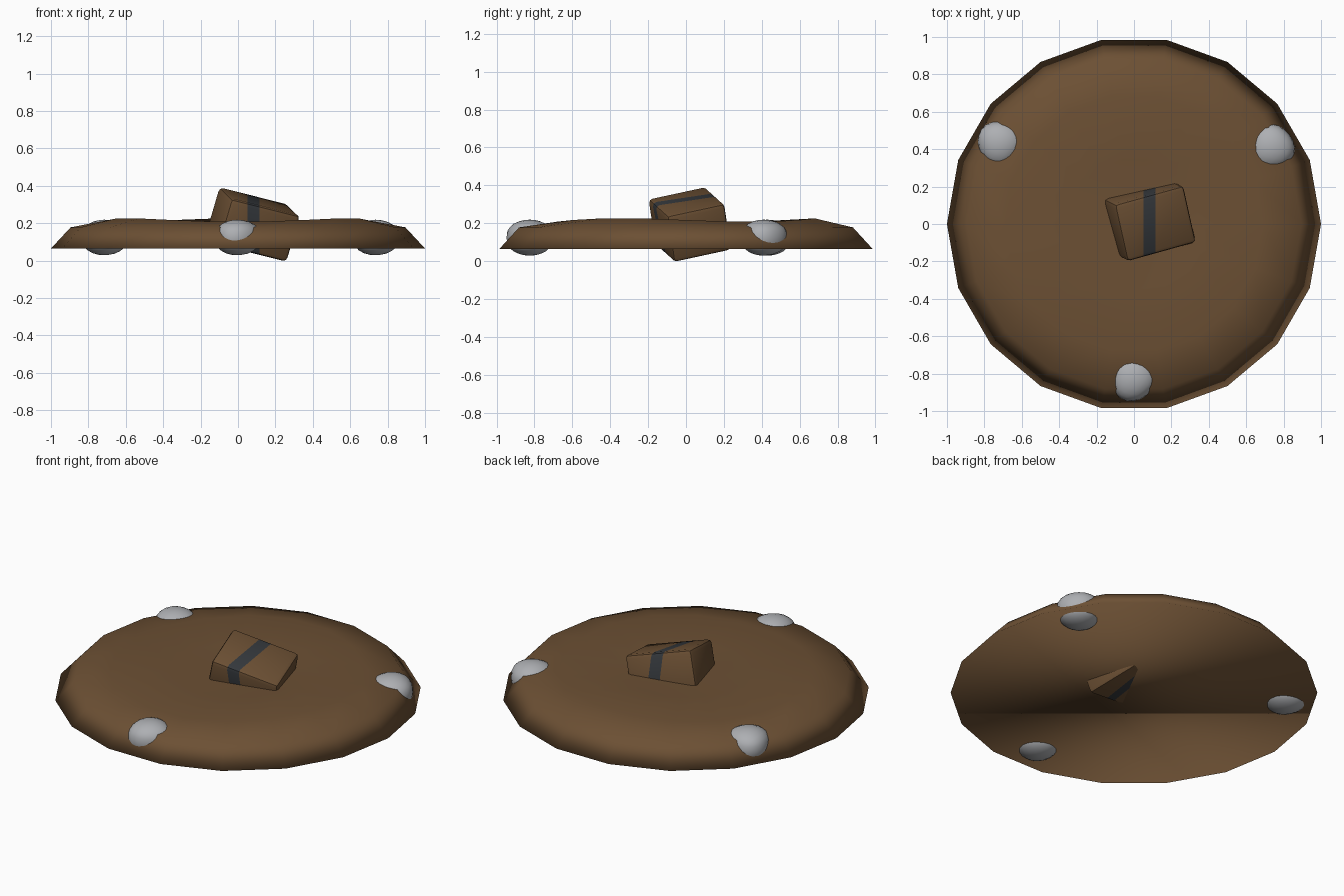
import bpy, bmesh, math, random
from mathutils import Matrix, Vector

random.seed(4)
old = bpy.data.objects.get("Cube")
if old:
    bpy.data.objects.remove(old)


def material(name, rgb):
    m = bpy.data.materials.new(name)
    m.use_nodes = True
    m.diffuse_color = (*rgb, 1)
    bsdf = m.node_tree.nodes["Principled BSDF"]
    bsdf.inputs["Base Color"].default_value = (*rgb, 1)
    bsdf.inputs["Roughness"].default_value = 0.8
    return m


BROWN = material("earth brown", (0.15, 0.08, 0.034))
GREY = material("stone grey", (0.42, 0.43, 0.45))
DARK = material("dark strap", (0.035, 0.04, 0.046))


def finish(bm, name, mats, smooth=True):
    bmesh.ops.recalc_face_normals(bm, faces=bm.faces)
    for f in bm.faces:
        f.smooth = smooth
    mesh = bpy.data.meshes.new(name)
    bm.to_mesh(mesh)
    bm.free()
    for m in mats:
        mesh.materials.append(m)
    ob = bpy.data.objects.new(name, mesh)
    bpy.context.collection.objects.link(ob)
    return ob


# Low mound: rings of eighteen points, slightly lower beside the stones
SIDES = 18
PROFILE = [(1.0, 0.065, 0), (0.895, 0.178, 0), (0.69, 0.217, 0.01), (0.35, 0.205, 0)]
bm = bmesh.new()
rings = []
for r, z, wave in PROFILE:
    ring = []
    for i in range(SIDES):
        a = math.tau * i / SIDES
        ring.append(bm.verts.new((r * math.cos(a), r * math.sin(a),
                                  z - wave * math.sin(3 * a))))
    rings.append(ring)
for low, high in zip(rings, rings[1:]):
    for i in range(SIDES):
        j = (i + 1) % SIDES
        bm.faces.new((low[i], low[j], high[j], high[i]))
peak = bm.verts.new((0, 0, 0.2))
for i in range(SIDES):
    bm.faces.new((rings[-1][i], rings[-1][(i + 1) % SIDES], peak))
bm.faces.new(rings[0][::-1])
finish(bm, "mound", [BROWN])

# Stones around the edge: flattened, slightly lumpy spheres
STONES = {"front_stone": (-0.005, -0.825), "back_right_stone": (-0.715, 0.43),
          "back_left_stone": (0.735, 0.41)}
for name, (x, y) in STONES.items():
    bm = bmesh.new()
    bmesh.ops.create_icosphere(bm, subdivisions=3, radius=1)
    phase = random.uniform(0, math.tau)
    for v in bm.verts:
        a = math.atan2(v.co.y, v.co.x)
        lump = 1 + 0.04 * math.sin(3 * a + phase) * math.hypot(v.co.x, v.co.y)
        z = math.copysign(abs(v.co.z) ** 0.8, v.co.z)
        v.co = (x + 0.122 * lump * v.co.x, y + 0.122 * lump * v.co.y, 0.124 + 0.095 * z)
    finish(bm, name, [GREY])

# Half-buried tilted crate with chamfered edges
u = Vector((0.935, 0.26, -0.235)).normalized()
n = u.cross(Vector((-0.23, 0.95, 0.21))).normalized()
v_axis = n.cross(u)
pose = Matrix((u, v_axis, n)).transposed().to_4x4()
pose.translation = (0.08, 0.02, 0.2)
bm = bmesh.new()
bmesh.ops.create_cube(bm, size=1)
bmesh.ops.scale(bm, vec=(0.395, 0.32, 0.26), verts=bm.verts)
bmesh.ops.bevel(bm, geom=bm.edges[:], offset=0.022, segments=2, profile=0.5,
                affect='EDGES')
bmesh.ops.transform(bm, matrix=pose, verts=bm.verts)

# Strap: an upright band cut into the crate surface
STRAP = (0.05, 0.115)
for x in STRAP:
    bmesh.ops.bisect_plane(bm, geom=bm.verts[:] + bm.edges[:] + bm.faces[:],
                           plane_co=(x, 0, 0), plane_no=(1, 0, 0))
for f in bm.faces:
    f.material_index = int(STRAP[0] < f.calc_center_median().x < STRAP[1])
crate = finish(bm, "crate", [BROWN, DARK])
bpy.ops.object.select_all(action='DESELECT')
crate.select_set(True)
bpy.context.view_layer.objects.active = crate
bpy.ops.object.shade_smooth_by_angle(angle=math.radians(40))
lowest = min(v.co.z for v in crate.data.vertices)
for vert in crate.data.vertices:
    vert.co.z -= lowest
